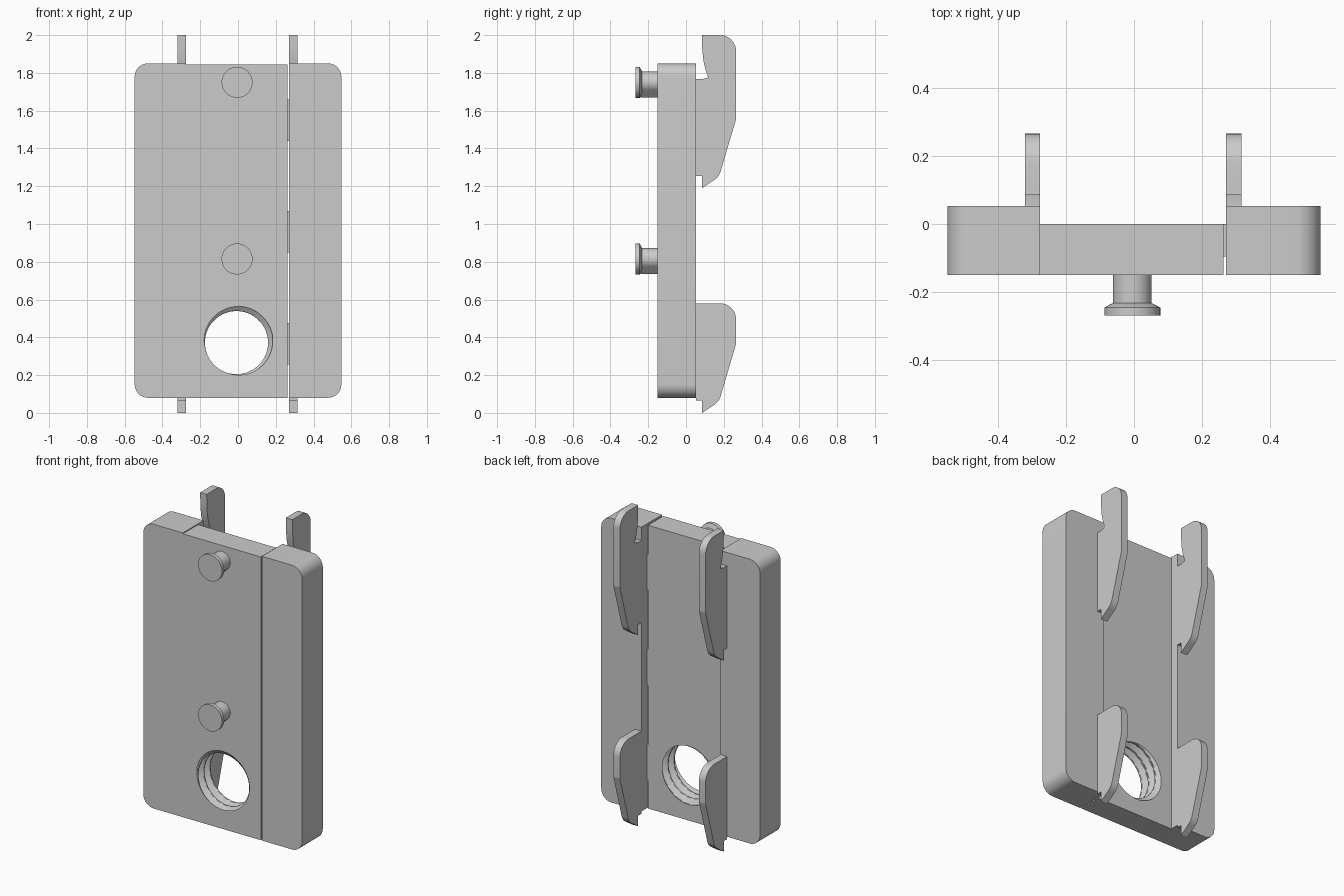
import bpy, bmesh, math
from mathutils import Vector

cube = bpy.data.objects.get("Cube")
if cube:
    bpy.data.objects.remove(cube, do_unlink=True)

grey = bpy.data.materials.new("plain grey")
grey.use_nodes = True
grey.diffuse_color = (0.6, 0.6, 0.6, 1)
grey.node_tree.nodes["Principled BSDF"].inputs["Base Color"].default_value = (0.6, 0.6, 0.6, 1)


def finish(name, bm):
    bmesh.ops.recalc_face_normals(bm, faces=bm.faces)
    mesh = bpy.data.meshes.new(name)
    bm.to_mesh(mesh)
    bm.free()
    mesh.materials.append(grey)
    ob = bpy.data.objects.new(name, mesh)
    bpy.context.collection.objects.link(ob)
    return ob


def fillet(corners, steps=10):
    """Turn (u, v, radius) corners into an outline with arcs."""
    out = []
    for i, (u, v, r) in enumerate(corners):
        p = Vector((u, v))
        if r == 0:
            out.append(p)
            continue
        a = (Vector(corners[i - 1][:2]) - p).normalized()
        b = (Vector(corners[(i + 1) % len(corners)][:2]) - p).normalized()
        half = a.angle(b) / 2
        centre = p + (a + b).normalized() * r / math.sin(half)
        start = p + a * r / math.tan(half) - centre
        end = p + b * r / math.tan(half) - centre
        sweep = math.pi - 2 * half
        for k in range(steps + 1):
            t = k / steps
            out.append(centre + (start * math.sin((1 - t) * sweep)
                                 + end * math.sin(t * sweep)) / math.sin(sweep))
    return out


def prism(name, outline, axis, lo, hi):
    """Extrude an outline: axis 'x' takes (y, z), axis 'y' takes (x, z)."""
    bm = bmesh.new()
    place = (lambda u, v, d: (d, u, v)) if axis == "x" else (lambda u, v, d: (u, d, v))
    face = bm.faces.new([bm.verts.new(place(u, v, lo)) for u, v in outline])
    ext = bmesh.ops.extrude_face_region(bm, geom=[face])
    verts = [g for g in ext["geom"] if isinstance(g, bmesh.types.BMVert)]
    bmesh.ops.translate(bm, verts=verts, vec=place(0, 0, hi - lo))
    return finish(name, bm)


def box(name, x, y, z):
    return prism(name, [(x[0], z[0]), (x[1], z[0]), (x[1], z[1]), (x[0], z[1])], "y", *y)


def cut(target, cutter):
    cutter.hide_render = True
    mod = target.modifiers.new("cut", "BOOLEAN")
    mod.operation, mod.solver, mod.object = "DIFFERENCE", "EXACT", cutter
    bpy.context.view_layer.objects.active = target
    bpy.ops.object.modifier_apply(modifier=mod.name)
    bpy.data.objects.remove(cutter, do_unlink=True)


FRONT, BACK = -0.15, 0.053
BOTTOM, TOP = 0.08, 1.85
CH_R, CH_L = -0.275, 0.27      # channel walls
GAP = 0.262                    # edge of the centre plate
R = 0.07

# Main plate: right rail and centre plate in one piece
plate = prism("main_plate", fillet([(-0.547, BOTTOM, R), (GAP, BOTTOM, 0),
                                    (GAP, TOP, 0), (-0.547, TOP, R)]), "y", FRONT, BACK)
cut(plate, box("channel_cutter", (CH_R, 0.4), (0, 0.2), (0, 2)))
cut(plate, box("top_step_cutter", (CH_R, 0.4), (-0.3, 0.2), (1.844, 2)))


# Threaded hole
def thread_cutter(cx, cz, inner, depth, pitch, n=96, rows=64):
    bm = bmesh.new()
    rings = []
    for j in range(rows + 1):
        y = -0.17 + 0.19 * j / rows
        ring = []
        for i in range(n):
            a = math.tau * i / n
            turn = (a - math.pi / 4) / math.tau + (y - FRONT) / pitch
            wave = abs(2 * (turn % 1) - 1)
            r = inner + depth * min(1, max(0, wave * 1.5 - 0.25))
            ring.append(bm.verts.new((cx + r * math.cos(a), y, cz + r * math.sin(a))))
        rings.append(ring)
    for lower, upper in zip(rings, rings[1:]):
        for i in range(n):
            k = (i + 1) % n
            bm.faces.new((lower[i], lower[k], upper[k], upper[i]))
    bm.faces.new(rings[0])
    bm.faces.new(rings[-1])
    return finish("thread_cutter", bm)


cut(plate, thread_cutter(-0.008, 0.372, 0.167, 0.028, 0.06))

# Left rail, held to the plate by three thin bridges
rail = prism("left_rail", fillet([(CH_L, BOTTOM, 0), (0.547, BOTTOM, R),
                                  (0.547, TOP, R), (CH_L, TOP, 0)]), "y", FRONT, BACK)
parts = [plate, rail]
for z in (0.365, 0.96, 1.55):
    parts.append(box("gap_bridge", (GAP, CH_L), (-0.095, 0), (z - 0.11, z + 0.11)))


# Hooks on the back
def hook_tail(z, back_low):
    """Outer curve of a hook, from its top back corner to its lower lip."""
    return [(0.265, z, 0.085), (0.265, back_low, 0.02), (0.175, back_low - 0.305, 0.08),
            (0.085, back_low - 0.365, 0), (0.085, back_low - 0.3, 0),
            (BACK, back_low - 0.3, 0)]


upper = fillet([(BACK, 1.767, 0), (0.085, 1.767, 0), (0.118, 1.776, 0), (0.105, 1.81, 0),
                (0.092, 1.865, 0), (0.086, 1.93, 0), (0.085, 2.0, 0)] + hook_tail(2.0, 1.555))
lower = fillet([(BACK, 0.58, 0)] + hook_tail(0.58, 0.365))
for side, x in (("right", CH_R - 0.045), ("left", CH_L)):
    parts.append(prism(f"upper_hook_{side}", upper, "x", x, x + 0.045))
    parts.append(prism(f"lower_hook_{side}", lower, "x", x, x + 0.045))


# Front pegs: teardrop stem with a flared round head
def ring_points(cx, cz, r, n=48):
    return [(cx + r * math.cos(math.tau * i / n), cz + r * math.sin(math.tau * i / n))
            for i in range(n)]


def head(name, cx, cz):
    bm = bmesh.new()
    rings = [[bm.verts.new((x, y, z)) for x, z in ring_points(cx, cz, r)]
             for y, r in ((-0.268, 0.082), (-0.245, 0.082), (-0.232, 0.057))]
    for a, b in zip(rings, rings[1:]):
        for i in range(len(a)):
            k = (i + 1) % len(a)
            bm.faces.new((a[i], a[k], b[k], b[i]))
    bm.faces.new(rings[0])
    bm.faces.new(rings[-1])
    return finish(name, bm)


for label, z in (("upper", 1.75), ("lower", 0.815)):
    x, r = -0.005, 0.057
    stem = [(x, z - r * math.sqrt(2))]
    for i in range(37):
        a = math.radians(-45 + 270 * i / 36)
        stem.append((x + r * math.cos(a), z + r * math.sin(a)))
    parts.append(prism(f"{label}_peg_stem", stem, "y", -0.24, FRONT))
    parts.append(head(f"{label}_peg_head", x, z))

# Smooth the rounded faces, keep hard edges
bpy.ops.object.select_all(action="DESELECT")
for ob in parts:
    ob.select_set(True)
bpy.context.view_layer.objects.active = plate
bpy.ops.object.shade_smooth_by_angle(angle=math.radians(30))
